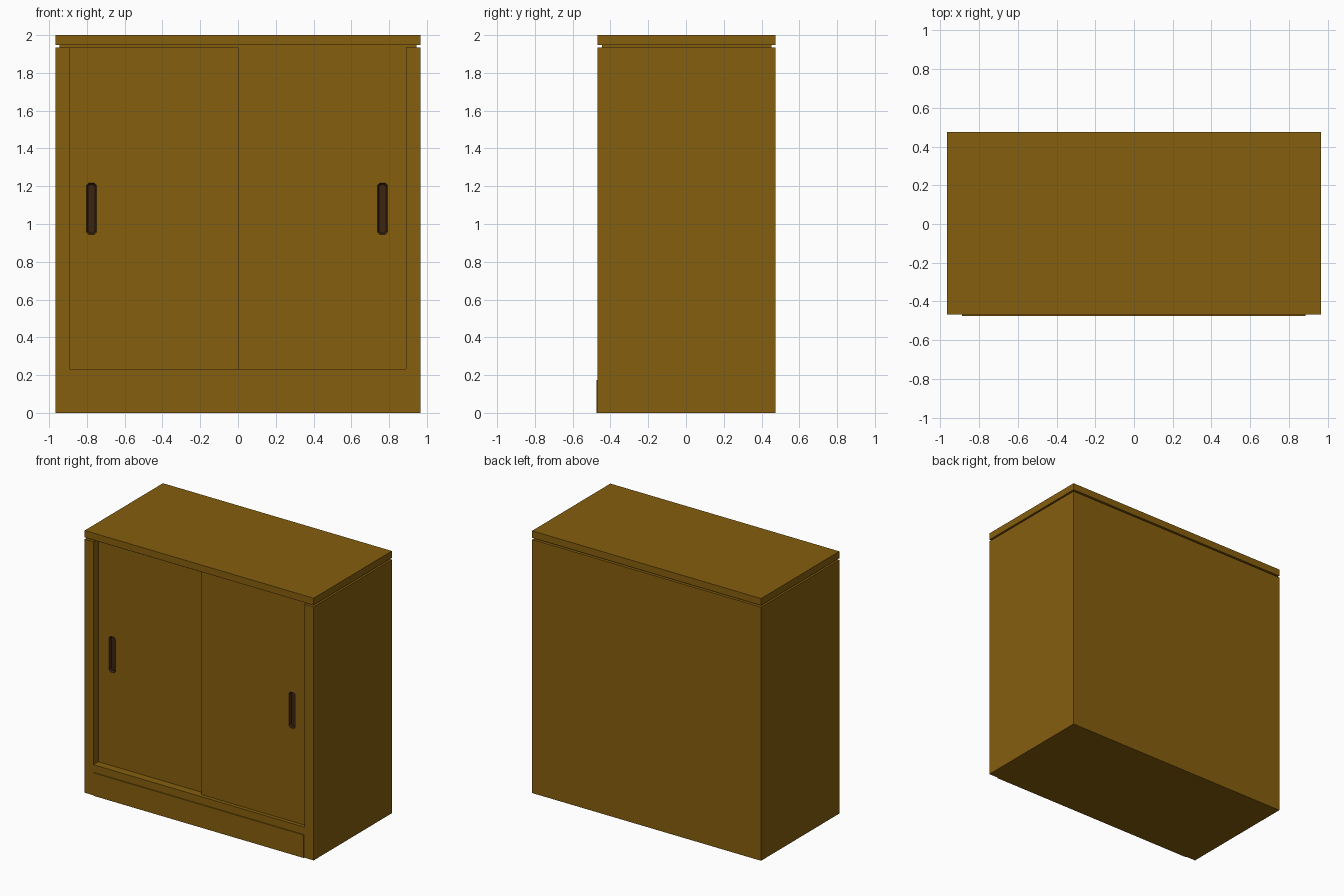
import bpy, bmesh

if "Cube" in bpy.data.objects:
    bpy.data.objects.remove(bpy.data.objects["Cube"])


def material(name, rgb):
    m = bpy.data.materials.new(name)
    m.diffuse_color = (*rgb, 1)
    m.use_nodes = True
    m.node_tree.nodes["Principled BSDF"].inputs["Base Color"].default_value = m.diffuse_color
    return m


wood = material("warm wood", (0.235, 0.112, 0.0045))
dark = material("dark handle", (0.045, 0.018, 0.006))


def finish(bm, name):
    bmesh.ops.recalc_face_normals(bm, faces=bm.faces[:])
    me = bpy.data.meshes.new(name)
    bm.to_mesh(me)
    bm.free()
    ob = bpy.data.objects.new(name, me)
    bpy.context.collection.objects.link(ob)
    me.materials.append(wood)
    me.materials.append(dark)
    return ob


def box(name, x0, x1, y0, y1, z0, z1):
    bm = bmesh.new()
    bmesh.ops.create_cube(bm, size=1)
    for v in bm.verts:
        v.co = (x1 if v.co.x > 0 else x0,
                y1 if v.co.y > 0 else y0,
                z1 if v.co.z > 0 else z0)
    return finish(bm, name)


def door(name, x0, x1, y0, z0, z1, hx, hz0, hz1):
    """Sliding door with a dark, chamfered finger pull sunk into its front."""
    y1, w, c = y0 + 0.03, 0.026, 0.011
    bm = bmesh.new()

    def ring(pts, y):
        vs = [bm.verts.new((x, y, z)) for x, z in pts]
        return vs, [bm.edges.new((vs[i], vs[(i + 1) % len(vs)])) for i in range(len(vs))]

    def pull(s):
        a, b, t = w - s, hz0 + s, hz1 - s
        return [(hx - a, b + c), (hx - a + c, b), (hx + a - c, b), (hx + a, b + c),
                (hx + a, t - c), (hx + a - c, t), (hx - a + c, t), (hx - a, t - c)]

    def bridge(a, b, mat):
        for i in range(len(a)):
            j = (i + 1) % len(a)
            bm.faces.new((a[i], a[j], b[j], b[i])).material_index = mat

    corners = [(x0, z0), (x1, z0), (x1, z1), (x0, z1)]
    front, fe = ring(corners, y0)
    rim, re = ring(pull(0), y0)
    bmesh.ops.triangle_fill(bm, edges=fe + re, use_beauty=True, normal=(0, -1, 0))
    # remove any fill covering the pull opening itself
    inside = [f for f in bm.faces if all(v in rim for v in f.verts)
              and abs(f.calc_center_median().x - hx) < w]
    if inside:
        bmesh.ops.delete(bm, geom=inside, context='FACES_ONLY')
    floor, _ = ring(pull(0.008), y0 + 0.015)
    bridge(rim, floor, 1)
    bm.faces.new(floor).material_index = 1
    back, _ = ring(corners, y1)
    bridge(front, back, 0)
    bm.faces.new(back)
    return finish(bm, name)


W, F, B = 0.966, -0.468, 0.475     # half width, front, back
L, R, H = -0.893, 0.89, 1.934      # door opening and carcass height

# carcass
box("left_side", -W, L, F, B, 0, H)
box("right_side", R, W, F, B, 0, H)
box("back_panel", L, R, B - 0.05, B, 0, H)
box("base", L, R, F, B - 0.05, 0, 0.233)
box("plinth_panel", -0.888, 0.885, -0.475, F, 0, 0.175)

# top slab on a slightly inset spacer
box("top_spacer", -W + 0.022, W - 0.022, F + 0.022, B - 0.022, H, 1.947)
box("top_slab", -W, W, F, B, 1.947, 2.0)

# sliding doors on two tracks
door("left_door", L, 0.02, F + 0.06, 0.233, H, -0.775, 0.945, 1.217)
door("right_door", 0.0, R, F + 0.028, 0.233, H, 0.765, 0.945, 1.217)
